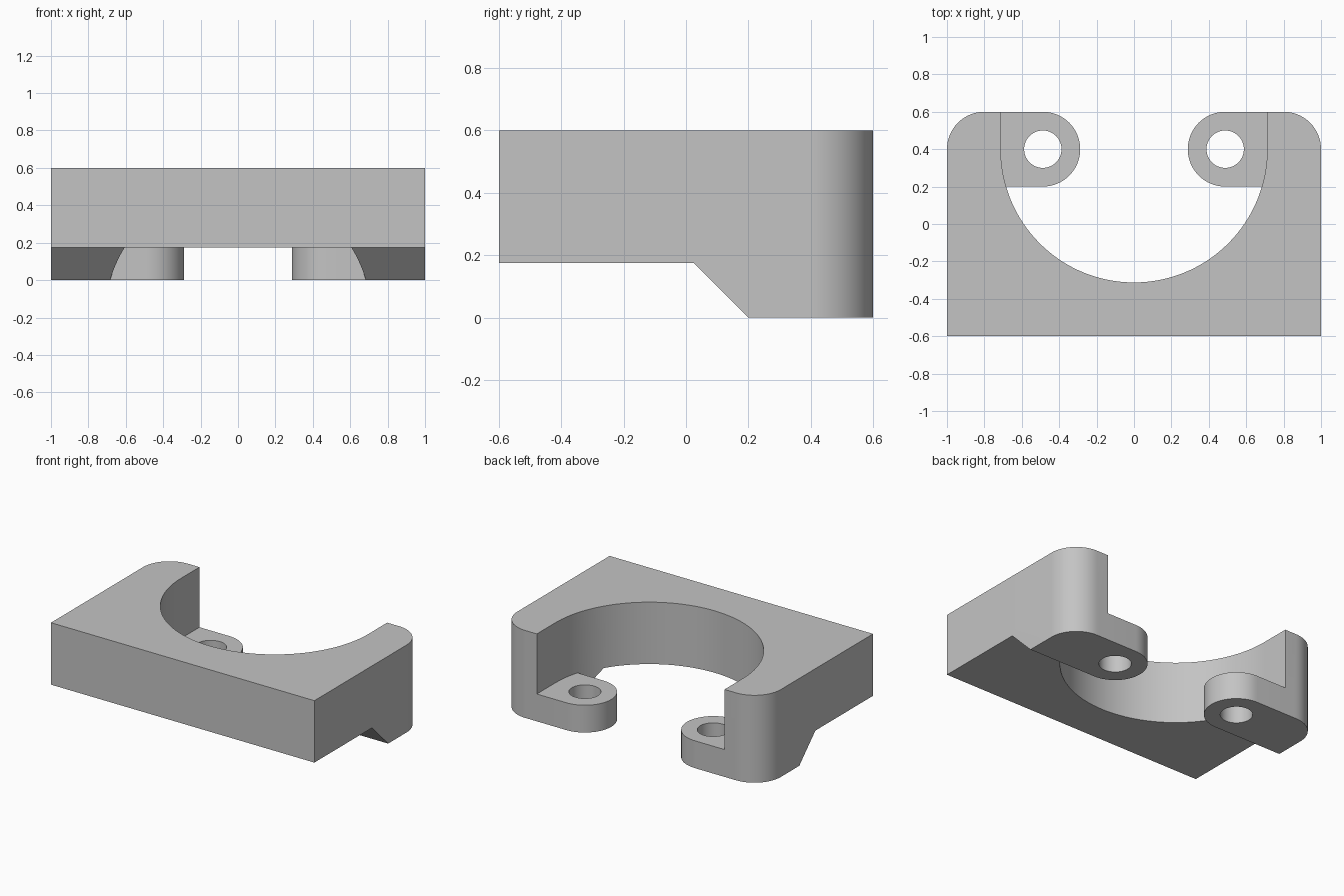
import bpy, bmesh, math

if "Cube" in bpy.data.objects:
    bpy.data.objects.remove(bpy.data.objects["Cube"])

grey = bpy.data.materials.new("plain_grey")
grey.use_nodes = True
grey.diffuse_color = (0.55, 0.55, 0.55, 1)
grey.node_tree.nodes["Principled BSDF"].inputs["Base Color"].default_value = (0.55, 0.55, 0.55, 1)

HALF_W, BACK, CENTRE_Y = 1.0, 0.6, 0.4
SADDLE_R, CORNER_R, HOLE_R = 0.7125, 0.2, 0.1
LUG_X, LUG_TOP, STEP = 0.4875, 0.1875, 0.175


def arc(cx, cy, r, start, end, steps):
    """Points on an arc, angles in degrees."""
    angles = [math.radians(start + (end - start) * i / steps) for i in range(steps + 1)]
    return [(cx + r * math.cos(a), cy + r * math.sin(a)) for a in angles]


def prism(name, outline, low, high, along_x=False):
    """Extrude a closed outline along z, or a (y, z) outline along x."""
    place = (lambda p: (low, p[0], p[1])) if along_x else (lambda p: (p[0], p[1], low))
    bm = bmesh.new()
    base = bm.faces.new([bm.verts.new(place(p)) for p in outline])
    moved = bmesh.ops.extrude_face_region(bm, geom=[base])["geom"]
    shift = (high - low, 0, 0) if along_x else (0, 0, high - low)
    bmesh.ops.translate(bm, vec=shift, verts=[v for v in moved if isinstance(v, bmesh.types.BMVert)])
    bmesh.ops.recalc_face_normals(bm, faces=bm.faces)
    mesh = bpy.data.meshes.new(name)
    bm.to_mesh(mesh)
    bm.free()
    mesh.materials.append(grey)
    obj = bpy.data.objects.new(name, mesh)
    bpy.context.collection.objects.link(obj)
    return obj


def combine(target, tool, operation):
    """Apply a boolean and discard the tool."""
    mod = target.modifiers.new(operation.lower(), "BOOLEAN")
    mod.operation, mod.object, mod.solver = operation, tool, "EXACT"
    bpy.context.view_layer.objects.active = target
    bpy.ops.object.modifier_apply(modifier=mod.name)
    bpy.data.objects.remove(tool)


# Main block: rounded back corners and a round saddle opening to the back
plan = [(-HALF_W, -BACK), (HALF_W, -BACK)]
plan += arc(HALF_W - CORNER_R, CENTRE_Y, CORNER_R, 0, 90, 16)
plan += [(SADDLE_R, BACK)]
plan += arc(0, CENTRE_Y, SADDLE_R, 0, -180, 64)
plan += [(-SADDLE_R, BACK)]
plan += arc(CORNER_R - HALF_W, CENTRE_Y, CORNER_R, 90, 180, 16)
block = prism("saddle_block", plan, 0, BACK)

# Raised front underside with a sloping step
step = [(-0.8, -0.1), (-0.8, STEP), (0.2 - STEP, STEP), (0.3, -0.1)]
combine(block, prism("step_cutter", step, -1.2, 1.2, along_x=True), "DIFFERENCE")

# Screw lugs with round inner ends and through holes
for side in (-1, 1):
    inner = arc(LUG_X, CENTRE_Y, CORNER_R, 90, 270, 32)
    outline = [(side * x, y) for x, y in inner + [(0.78, 0.2), (0.78, BACK)]]
    combine(block, prism("lug", outline, 0, LUG_TOP), "UNION")
    hole = arc(side * LUG_X, CENTRE_Y, HOLE_R, 0, 360, 48)[:-1]
    combine(block, prism("hole_cutter", hole, -0.1, 0.3), "DIFFERENCE")

# Smooth curves, sharp edges
bpy.ops.object.select_all(action="DESELECT")
block.select_set(True)
bpy.context.view_layer.objects.active = block
bpy.ops.object.shade_smooth_by_angle(angle=math.radians(30))
